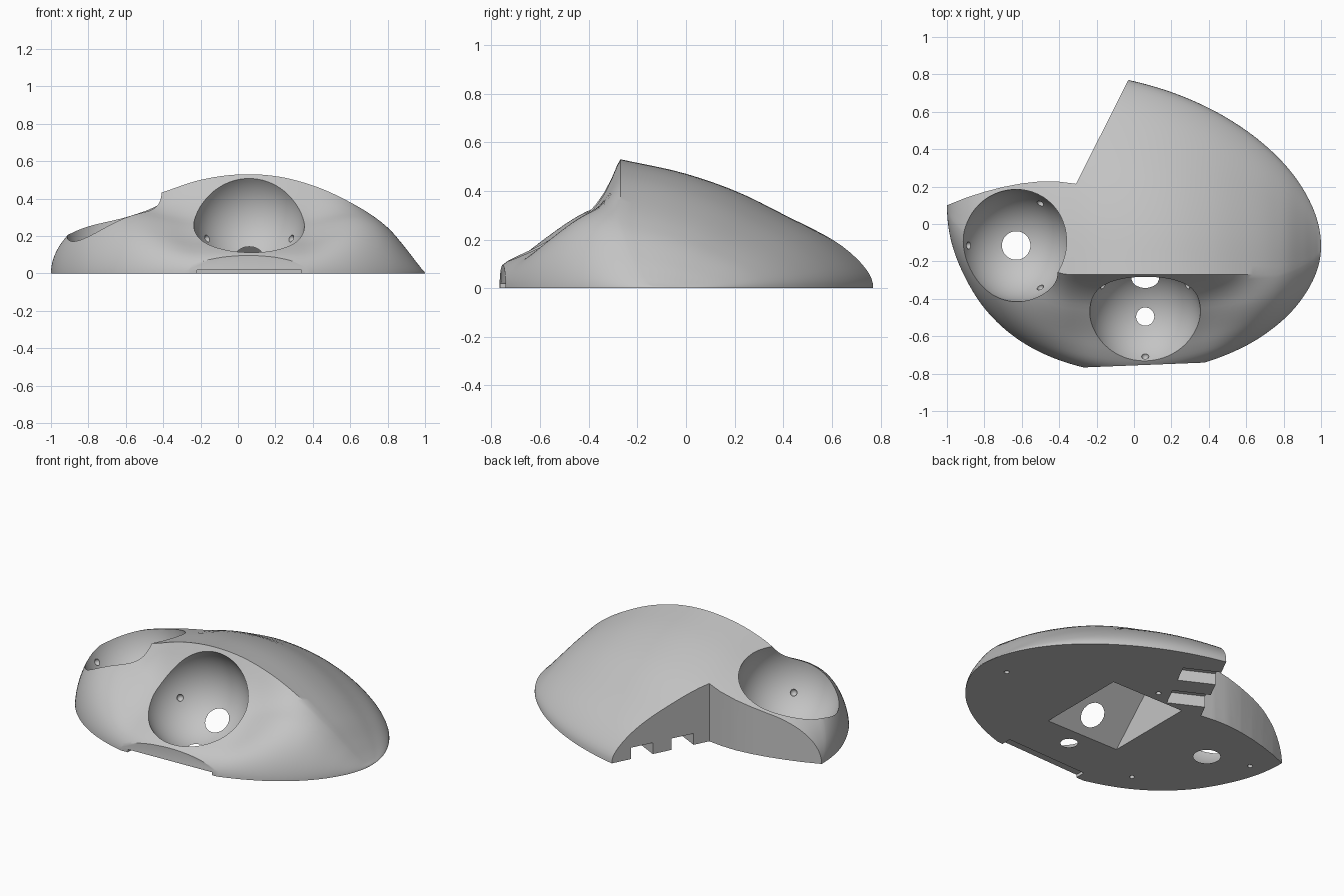
import bpy, bmesh, math
from mathutils import Vector

cube = bpy.data.objects.get("Cube")
if cube:
    bpy.data.objects.remove(cube, do_unlink=True)

grey = bpy.data.materials.new("shell_grey")
grey.use_nodes = True
grey.diffuse_color = (0.55, 0.55, 0.55, 1)
grey.node_tree.nodes["Principled BSDF"].inputs["Base Color"].default_value = (0.55, 0.55, 0.55, 1)


def curve(points):
    """Smooth function through points, spaced by arcsine so ends can be round."""
    u = [math.asin(p[0]) for p in points]
    v = [p[1] for p in points]
    n = len(u)
    gap = [u[i + 1] - u[i] for i in range(n - 1)]
    rise = [(v[i + 1] - v[i]) / gap[i] for i in range(n - 1)]
    slope = [rise[0]]
    for i in range(1, n - 1):
        slope.append((rise[i - 1] * gap[i] + rise[i] * gap[i - 1]) / (gap[i - 1] + gap[i]))
    slope.append(rise[-1])

    def f(x):
        q = math.asin(max(-1, min(1, x)))
        i = 0
        while i < n - 2 and q > u[i + 1]:
            i += 1
        d = gap[i]
        t = (q - u[i]) / d
        return ((2*t**3 - 3*t*t + 1) * v[i] + (t**3 - 2*t*t + t) * d * slope[i]
                + (3*t*t - 2*t**3) * v[i + 1] + (t**3 - t*t) * d * slope[i + 1])
    return f


# Outline, crest height and section profiles
front_edge = curve([(-1, .1), (-.99, -.03), (-.92, -.25), (-.8, -.45), (-.6, -.63), (-.26, -.769),
                    (.05, -.805), (.37, -.743), (.6, -.65), (.8, -.51), (.95, -.315), (1, -.12)])
back_edge = curve([(-1, .1), (-.95, .42), (-.8, .68), (-.5, .82), (-.03, .77), (.2, .705),
                   (.4, .62), (.6, .5), (.8, .325), (.95, .1), (1, -.12)])
crest = curve([(-1, 0), (-.97, .12), (-.9, .215), (-.8, .29), (-.6, .37), (-.4, .435), (-.2, .5), (.05, .53),
               (.2, .52), (.4, .47), (.6, .38), (.8, .245), (.9, .13), (.95, .065), (.98, .027), (1, 0)])
back_side = curve([(0, 1), (.26, .89), (.46, .755), (.65, .57), (.845, .36), (.94, .21), (1, 0)])
hollow_side = curve([(0, 1), (.11, .8), (.25, .62), (.43, .48), (.62, .35), (.8, .25), (.9, .185), (1, 0)])


def hollow_amount(x):
    edge = (x + .72) / .5 if x < 0 else (.8 - x) / .45
    t = max(0, min(1, edge))
    return t * t * (3 - 2 * t)


# Shell: sections lofted from one end to the other
COLS, ROWS = 96, 24
bm = bmesh.new()
sections = []
for i in range(COLS + 1):
    x = -math.cos(math.pi * i / COLS)
    yf, yb, h = front_edge(x), back_edge(x), max(0, crest(x))
    yc = max(-.27, yf + .3 * (yb - yf))
    k = hollow_amount(x)
    row = []
    for j in range(-ROWS, ROWS + 1):
        t = math.sin(abs(j) / ROWS * math.pi / 2)
        if j < 0:
            ramp = hollow_side(t) * (h + (.53 - h) * math.sin(t * math.pi / 2))
            dome = h * max(0, 1 - t * t) ** .6
            y, z = yc + t * (yf - yc), k * ramp + (1 - k) * dome
        else:
            y, z = yc + t * (yb - yc), h * back_side(t)
        row.append(bm.verts.new((x, y, max(0, z))))
    sections.append(row)
for a, b in zip(sections, sections[1:]):
    for j in range(2 * ROWS):
        bm.faces.new((a[j], b[j], b[j + 1], a[j + 1]))
    bm.faces.new((a[0], a[-1], b[-1], b[0]))
bmesh.ops.remove_doubles(bm, verts=bm.verts, dist=1e-4)
bmesh.ops.recalc_face_normals(bm, faces=bm.faces)
mesh = bpy.data.meshes.new("shell")
bm.to_mesh(mesh)
bm.free()
shell = bpy.data.objects.new("shell", mesh)
bpy.context.collection.objects.link(shell)
mesh.materials.append(grey)


def carve(bm):
    """Subtract the given solid from the shell."""
    bmesh.ops.recalc_face_normals(bm, faces=bm.faces)
    me = bpy.data.meshes.new("cutter")
    bm.to_mesh(me)
    bm.free()
    me.materials.append(grey)
    cutter = bpy.data.objects.new("cutter", me)
    cutter.hide_render = True
    bpy.context.collection.objects.link(cutter)
    mod = shell.modifiers.new("carve", 'BOOLEAN')
    mod.operation, mod.solver, mod.object = 'DIFFERENCE', 'EXACT', cutter
    bpy.context.view_layer.objects.active = shell
    bpy.ops.object.modifier_apply(modifier=mod.name)
    bpy.data.objects.remove(cutter, do_unlink=True)


def carve_prism(points, direction):
    bm = bmesh.new()
    face = bm.faces.new([bm.verts.new(p) for p in points])
    out = bmesh.ops.extrude_face_region(bm, geom=[face], use_keep_orig=True)
    moved = [g for g in out["geom"] if isinstance(g, bmesh.types.BMVert)]
    bmesh.ops.translate(bm, verts=moved, vec=direction)
    carve(bm)


def carve_ball(centre, r, segments):
    bm = bmesh.new()
    bmesh.ops.create_uvsphere(bm, u_segments=segments, v_segments=segments // 2, radius=r)
    bmesh.ops.translate(bm, verts=bm.verts, vec=centre)
    carve(bm)


# Open corner at the back, flat front edge and the shallow slot beneath it
corner = [(-1.3, -.03), (-1, .1), (-.9, .14), (-.8, .172), (-.7, .198), (-.6, .217), (-.5, .228), (-.4, .226),
          (-.31, .215), (-.03, .77), (.1, 1.03), (-1.3, 1.2)]
carve_prism([(x, y, -.5) for x, y in corner], (0, 0, 2))
carve_prism([(-.9, -.792, -.5), (1, -.716, -.5), (1, -1.2, -.5), (-.9, -1.2, -.5)], (0, 0, 2))
carve_prism([(-.22, -.9, -.1), (.34, -.9, -.1), (.34, -.68, -.1), (-.22, -.7, -.1)], (0, 0, .118))

# Cable notches under the corner wall
inner, outer = Vector((-.31, .215, -.1)), Vector((-.03, .77, -.1))
along = (outer - inner).normalized()
inward = Vector((along.y, -along.x, 0))
for near, far in ((.1, .24), (.36, .5)):
    a, b = inner + along * near, inner + along * far
    carve_prism([a - inward * .1, b - inward * .1, b + inward * .22, a + inward * .22], (0, 0, .17))

# Two ball cups with their small bearing seats
thumb, finger = Vector((-.63, -.115, .29)), Vector((.06, -.495, .296))
for cup in (thumb, finger):
    carve_ball(cup, .3, 80)
seats = [thumb + Vector(v) for v in ((-.255, 0, -.158), (.13, .225, -.15), (.13, -.225, -.15))]
seats += [finger + Vector(v) for v in ((0, -.213, -.21), (-.225, .165, -.11), (.225, .165, -.11))]
for seat in seats:
    carve_ball(seat, .02, 16)

# Ridge-shaped sensor pocket in the underside
carve_prism([(-.19, -.48, -.1), (-.19, -.095, .285), (-.19, .29, -.1)], (.5, 0, 0))

# Screw holes in the underside
for x, y in ((.84, -.11), (.035, .255), (-.455, -.56), (-.884, -.04)):
    ring = [(x + .015 * math.cos(a * math.pi / 8), y + .015 * math.sin(a * math.pi / 8), -.05) for a in range(16)]
    carve_prism(ring, (0, 0, .12))

bpy.ops.object.select_all(action='DESELECT')
shell.select_set(True)
bpy.context.view_layer.objects.active = shell
bpy.ops.object.shade_smooth_by_angle(angle=math.radians(30))
